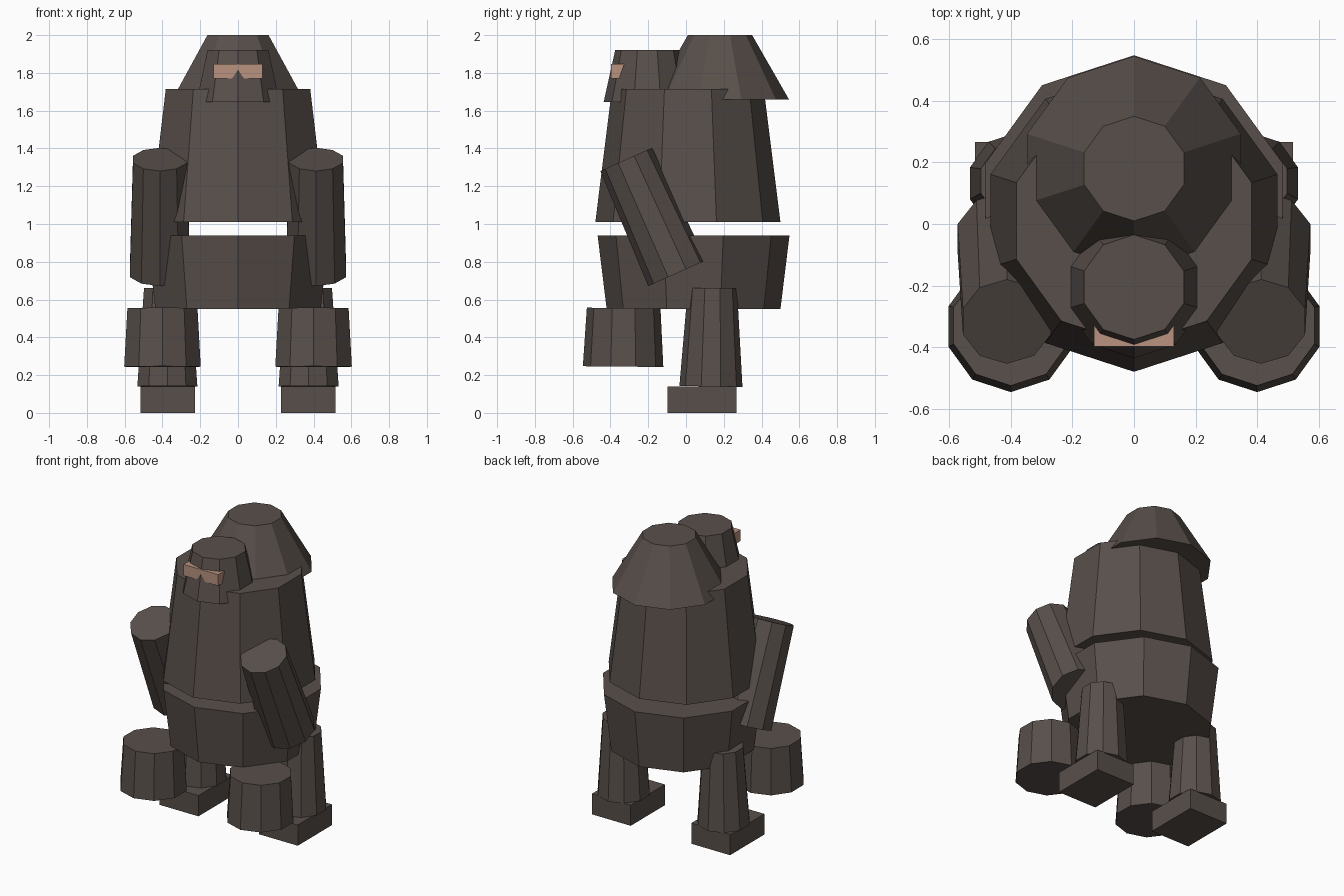
import bpy, bmesh, math
from mathutils import Matrix, Vector

if "Cube" in bpy.data.objects:
    bpy.data.objects.remove(bpy.data.objects["Cube"])

def material(name, rgb):
    m = bpy.data.materials.new(name)
    m.diffuse_color = (*rgb, 1)
    m.use_nodes = True
    m.node_tree.nodes["Principled BSDF"].inputs["Base Color"].default_value = m.diffuse_color
    return m

FUR = material("dark brown fur", (0.098, 0.078, 0.069))
SKIN = material("tan face", (0.48, 0.29, 0.215))

def finish(name, bm, mat):
    bmesh.ops.recalc_face_normals(bm, faces=bm.faces)
    me = bpy.data.meshes.new(name)
    bm.to_mesh(me)
    bm.free()
    me.materials.append(mat)
    bpy.context.collection.objects.link(bpy.data.objects.new(name, me))

def frustum(name, bottom, top, r_bottom, r_top):
    """Ten-sided capped cone between two centres, one corner towards the front."""
    a, b = Vector(bottom), Vector(top)
    d = b - a
    tilt = math.atan2(-d.y, d.z)
    bm = bmesh.new()
    rings = []
    for z, r in ((0, r_bottom), (d.length, r_top)):
        rings.append([bm.verts.new((r * math.sin(i * math.pi / 5),
                                    r * math.cos(i * math.pi / 5), z)) for i in range(10)])
    lo, hi = rings
    bm.faces.new(lo)
    bm.faces.new(hi)
    for i in range(10):
        j = (i + 1) % 10
        bm.faces.new((lo[i], lo[j], hi[j], hi[i]))
    bm.transform(Matrix.Translation(a) @ Matrix.Rotation(tilt, 4, 'X'))
    finish(name, bm, FUR)

def box(name, centre, size, mat):
    bm = bmesh.new()
    bmesh.ops.create_cube(bm, size=1)
    bm.transform(Matrix.Translation(centre) @ Matrix.Diagonal((*size, 1)))
    finish(name, bm, mat)

# body: pelvis, torso, rounded back hump and head
frustum("pelvis", (0, 0.04, 0.55), (0, 0.04, 0.94), 0.46, 0.508)
frustum("torso", (0, 0.01, 1.01), (0, 0.01, 1.715), 0.49, 0.402)
frustum("hump", (0, 0.18, 1.66), (0, 0.18, 2.0), 0.365, 0.17)
frustum("head", (0, -0.205, 1.645), (0, -0.205, 1.92), 0.231, 0.17)

# face plate sunk into the head
box("face", (0, -0.349, 1.808), (0.26, 0.098, 0.076), SKIN)

# paired limbs
for s, side in ((-1, "left"), (1, "right")):
    frustum(side + "_arm", (s * 0.413, -0.047, 0.74), (s * 0.41, -0.317, 1.342), 0.168, 0.15)
    frustum(side + "_fist", (s * 0.4, -0.333, 0.245), (s * 0.4, -0.33, 0.555), 0.213, 0.195)
    frustum(side + "_leg", (s * 0.374, 0.132, 0.14), (s * 0.376, 0.14, 0.66), 0.167, 0.13)
    box(side + "_foot", (s * 0.372, 0.084, 0.07), (0.29, 0.366, 0.14), FUR)
